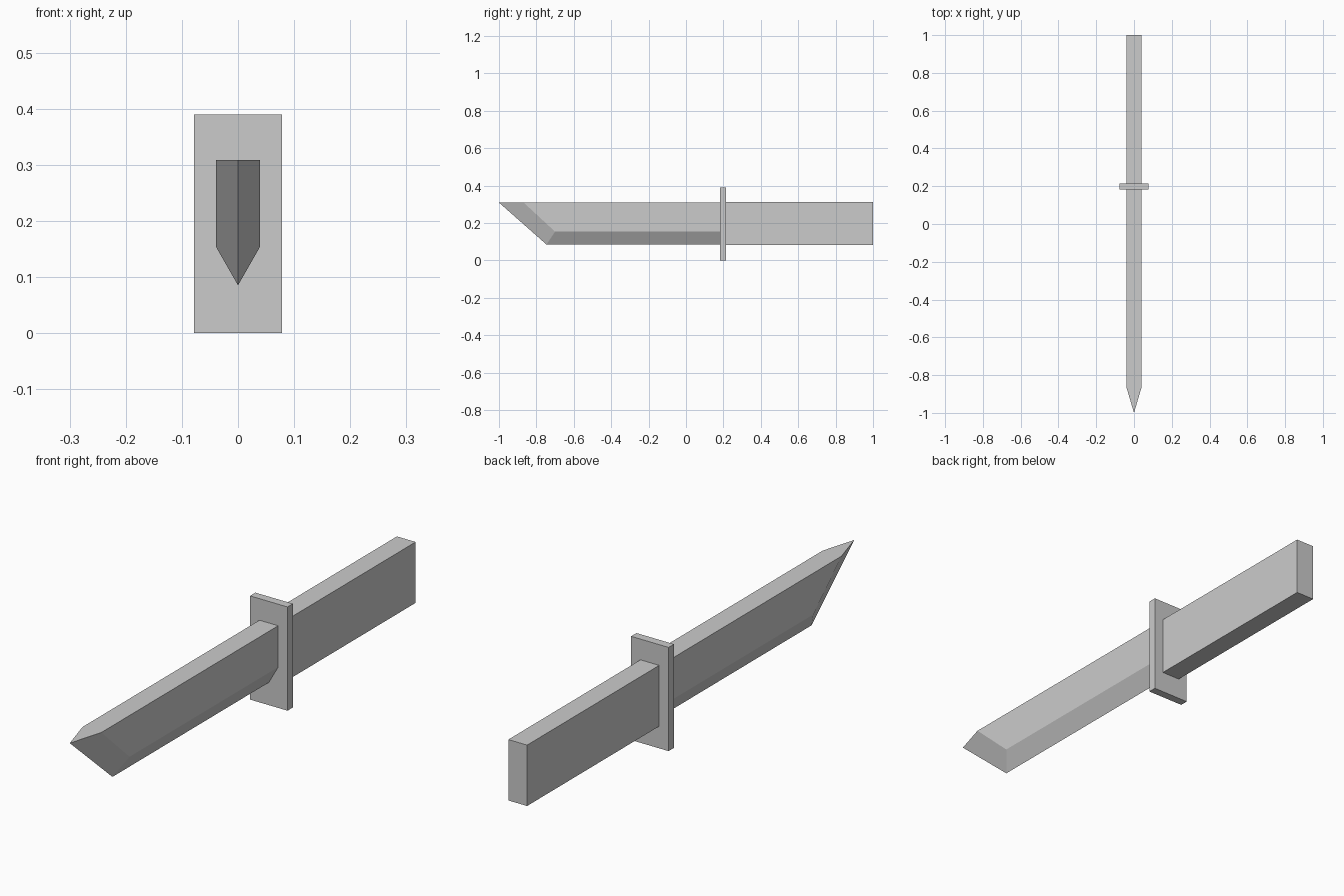
import bpy

if "Cube" in bpy.data.objects:
    bpy.data.objects.remove(bpy.data.objects["Cube"])


def box(name, x, y, z):
    """Box from (min, max) ranges on each axis."""
    bpy.ops.mesh.primitive_cube_add(size=1, location=[sum(r) / 2 for r in (x, y, z)])
    ob = bpy.context.object
    ob.name = name
    ob.scale = [r[1] - r[0] for r in (x, y, z)]
    bpy.ops.object.transform_apply(location=False, rotation=False, scale=True)
    return ob


HALF = 0.039           # half thickness of blade and handle
TOP, MID, EDGE = 0.309, 0.1535, 0.085
GUARD = (0.183, 0.215)

# Guard and handle
box("guard", (-0.078, 0.078), GUARD, (0, 0.39))
box("handle", (-HALF, HALF), (GUARD[1], 1.0), (0.083, 0.312))

# Blade: right half with bevelled edge and slanted tip, mirrored across x
verts = [
    (0, -1.0, TOP), (0, -0.746, EDGE),             # tip, end of cutting edge
    (HALF, -0.868, TOP), (HALF, -0.70, MID),       # bevel shoulder
    (HALF, GUARD[0], TOP), (HALF, GUARD[0], MID),  # root at the guard
    (0, GUARD[0], EDGE), (0, GUARD[0], TOP),
]
faces = [(0, 1, 3, 2), (2, 3, 5, 4), (1, 6, 5, 3), (0, 2, 4, 7), (7, 4, 5, 6)]
mesh = bpy.data.meshes.new("blade")
mesh.from_pydata(verts, [], faces)
blade = bpy.data.objects.new("blade", mesh)
bpy.context.collection.objects.link(blade)
mirror = blade.modifiers.new("mirror", 'MIRROR')
mirror.use_clip = True
